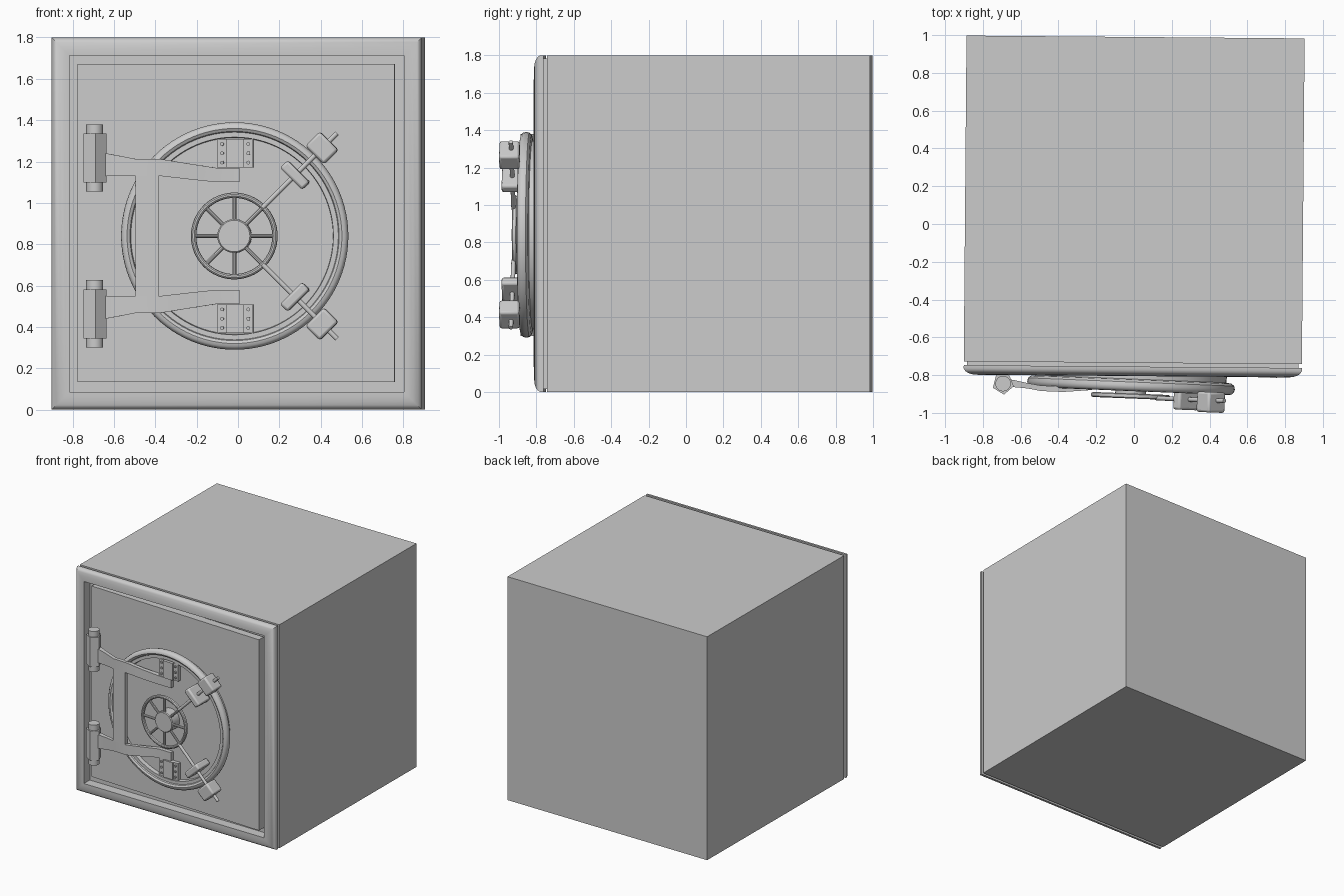
import bpy, bmesh
from math import pi, cos, sin, radians
from mathutils import Matrix, Vector

if "Cube" in bpy.data.objects:
    bpy.data.objects.remove(bpy.data.objects["Cube"])

T, R = Matrix.Translation, Matrix.Rotation
BODY = R(radians(-0.48), 4, 'Z')
# Door space: origin at the centre of the door face, -y outward, slightly ajar
DOOR = T((0, -0.785, 0.84)) @ R(radians(-2.3), 4, 'Z')
DIAL = DOOR @ T((-0.013, 0, 0))


def finish(name, bm, m, bevel=0):
    bmesh.ops.remove_doubles(bm, verts=bm.verts, dist=1e-5)
    bm.transform(m)
    bmesh.ops.recalc_face_normals(bm, faces=bm.faces)
    me = bpy.data.meshes.new(name)
    bm.to_mesh(me)
    bm.free()
    ob = bpy.data.objects.new(name, me)
    bpy.context.collection.objects.link(ob)
    if bevel:
        mod = ob.modifiers.new("bevel", 'BEVEL')
        mod.width, mod.segments = bevel, 2
    bpy.ops.object.select_all(action='DESELECT')
    ob.select_set(True)
    bpy.context.view_layer.objects.active = ob
    bpy.ops.object.shade_smooth_by_angle(angle=radians(35))
    return ob


def box(name, size, loc, m, bevel=0):
    bm = bmesh.new()
    bmesh.ops.create_cube(bm, size=1, matrix=T(loc) @ Matrix.Diagonal((*size, 1)))
    return finish(name, bm, m, bevel)


def cyl(name, r, depth, m, sides=16):
    bm = bmesh.new()
    bmesh.ops.create_cone(bm, cap_ends=True, segments=sides, radius1=r, radius2=r, depth=depth)
    return finish(name, bm, m)


def loft(name, loops, m):
    bm = bmesh.new()
    rings = [[bm.verts.new(p) for p in lp] for lp in loops]
    n = len(loops[0])
    for a, b in zip(rings, rings[1:]):
        for i in range(n):
            j = (i + 1) % n
            bm.faces.new((a[i], a[j], b[j], b[i]))
    bm.faces.new(rings[0])
    bm.faces.new(rings[-1])
    return finish(name, bm, m)


def lathe(name, profile, m, n=64):
    # profile of (radius, outward distance) spun about the y axis
    bm = bmesh.new()
    vs = [bm.verts.new((r, -d, 0)) for r, d in profile]
    es = [bm.edges.new(p) for p in zip(vs, vs[1:])]
    bmesh.ops.spin(bm, geom=vs + es, axis=(0, 1, 0), cent=(0, 0, 0), angle=2 * pi, steps=n)
    return finish(name, bm, m)


# Safe body with groove, rounded front frame and recess, lofted back to front
steps = [(0, 0.99), (0, -0.735), (0.017, -0.735), (0.017, -0.755), (0, -0.755), (0, -0.772),
         (0.008, -0.785), (0.022, -0.795), (0.042, -0.802), (0.065, -0.805), (0.086, -0.805),
         (0.086, -0.73)]
loft("safe_body", [[(sx * (0.895 - i), y, 0.9 + sz * (0.9 - i))
                    for sx, sz in ((-1, -1), (1, -1), (1, 1), (-1, 1))] for i, y in steps], BODY)

# Door slab
box("door_panel", (1.535, 0.06, 1.537), (-0.01, 0.03, 0.063), DOOR)

# Round hatch with rolled rim
lathe("hatch_rim", [(0, .05), (.475, .05), (.478, .082), (.502, .082), (.506, .092), (.52, .1),
                    (.535, .097), (.546, .086), (.55, .07), (.546, .052), (.532, .04), (.505, .036),
                    (.505, -.01)], DIAL, 96)

# Hand wheel, hub and spokes
lathe("wheel_ring", [(0.197 + 0.013 * cos(a * pi / 5), 0.126 + 0.014 * sin(a * pi / 5))
                     for a in range(11)], DIAL)
lathe("wheel_hub", [(0, .138), (.076, .138), (.082, .132), (.082, .04)], DIAL, 32)
for k in range(8):
    turn = DIAL @ R(k * pi / 4, 4, 'Y')
    cyl("wheel_spoke", 0.01, 0.12, turn @ T((0.135, -0.125, 0)) @ R(pi / 2, 4, 'Y'), 10)

# Arm stations: x, z low, z high, y front, y back
arm = [(-0.68, .29, .40, -.108, -.062), (-0.636, .29, .40, -.104, -.066),
       (-0.56, .29, .386, -.108, -.08), (-0.488, .29, .372, -.119, -.09),
       (-0.37, .29, .372, -.119, -.09), (-0.24, .275, .351, -.105, -.075),
       (-0.1, .26, .329, -.082, -.045), (0.01, .26, .329, -.08, -.045)]

for s, side in ((1, "upper"), (-1, "lower")):
    # Hinge arm
    loft(side + "_hinge_arm", [[(x, f, s * lo), (x, f, s * hi), (x, b, s * hi), (x, b, s * lo)]
                               for x, lo, hi, f, b in arm], DOOR)
    # Hinge block and pin
    hinge = DOOR @ T((-0.69, -0.088, s * 0.377)) @ R(-pi / 2 - 0.2, 4, 'Z')
    cyl(side + "_hinge_block", 0.058, 0.236, hinge, 5)
    cyl(side + "_hinge_pin", 0.041, 0.326, hinge, 20)
    # Bolted bracket
    zc = s * 0.4
    box(side + "_bracket", (0.174, 0.035, 0.138), (-0.011, -0.06, zc), DOOR)
    box(side + "_bracket_rib", (0.087, 0.05, 0.138), (-0.011, -0.065, zc), DOOR)
    for bx in (-0.074, 0.053):
        for dz in (-0.045, 0, 0.045):
            cyl(side + "_bolt", 0.009, 0.02, DOOR @ T((bx, -0.078, zc + dz)) @ R(pi / 2, 4, 'X'), 10)
    # Locking rod with inner and outer clamps
    turn = DIAL @ R(-s * pi / 4, 4, 'Y')
    cyl(side + "_locking_rod", 0.012, 0.51, turn @ T((0.448, -0.132, 0)) @ R(pi / 2, 4, 'Y'), 12)
    box(side + "_inner_clamp", (0.052, 0.14, 0.15), (0.417, -0.118, 0), turn, 0.012)
    box(side + "_outer_clamp", (0.098, 0.108, 0.125), (0.602, -0.142, 0), turn, 0.012)

# Upright joining the two arms
box("arm_upright", (0.112, 0.029, 0.6), (-0.436, -0.1045, 0), DOOR)
